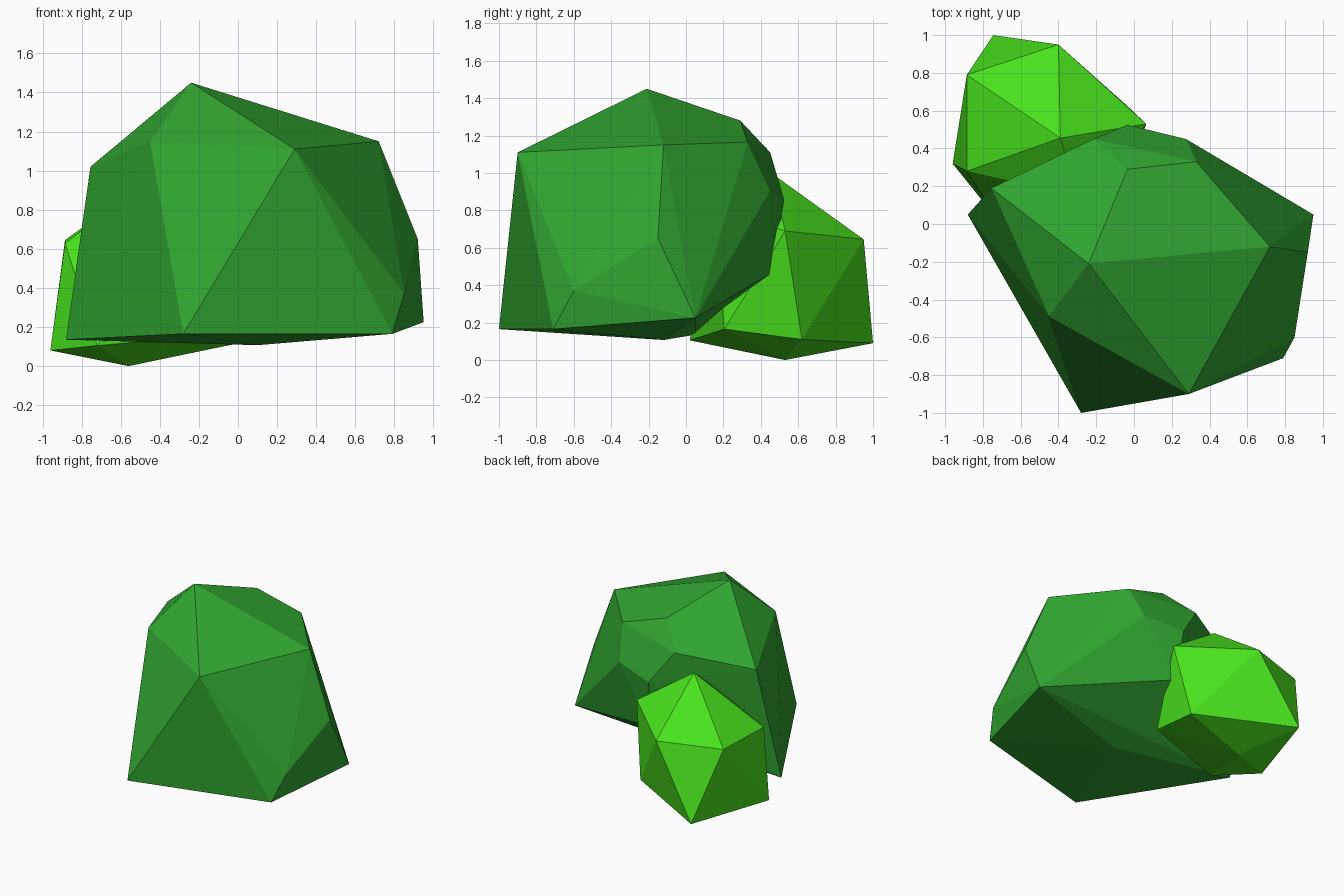
import bpy, bmesh

if "Cube" in bpy.data.objects:
    bpy.data.objects.remove(bpy.data.objects["Cube"])


def boulder(name, corners, color):
    """Faceted convex block spanned by its corner points."""
    bm = bmesh.new()
    for p in corners:
        bm.verts.new(p)
    res = bmesh.ops.convex_hull(bm, input=bm.verts[:])
    spare = {g for g in res["geom_interior"] + res["geom_unused"]
             if isinstance(g, bmesh.types.BMVert)}
    bmesh.ops.delete(bm, geom=list(spare), context='VERTS')
    bmesh.ops.dissolve_limit(bm, angle_limit=0.03, verts=bm.verts[:], edges=bm.edges[:])
    bmesh.ops.recalc_face_normals(bm, faces=bm.faces[:])
    me = bpy.data.meshes.new(name)
    bm.to_mesh(me)
    bm.free()
    mat = bpy.data.materials.new(name + "_green")
    mat.diffuse_color = color
    mat.use_nodes = True
    mat.node_tree.nodes["Principled BSDF"].inputs["Base Color"].default_value = mat.diffuse_color
    me.materials.append(mat)
    ob = bpy.data.objects.new(name, me)
    bpy.context.collection.objects.link(ob)
    return ob


# Large dark bush: crown, back facet, right side, base
boulder("large_bush", [
    (-.24, -.21, 1.45), (.29, -.90, 1.11), (.72, -.12, 1.15),
    (-.45, -.49, 1.15), (-.755, .19, 1.02),
    (-.035, .29, 1.28), (.33, .33, 1.165), (-.215, .45, 1.11),
    (.275, .45, .905), (-.035, .525, .855),
    (.92, -.15, .65), (.95, .05, .225), (.85, -.60, .37),
    (.79, -.71, .165), (-.28, -1.0, .165), (-.88, .05, .135),
    (.68, .11, .29), (-.02, .46, .465), (.10, -.12, .107),
], (.03, .38, .03, 1))

# Small bright bush tucked behind on the left
boulder("small_bush", [
    (-.39, .455, 1.0), (-.40, .95, .645), (-.885, .79, .645),
    (-.885, .28, .63), (.065, .53, .69), (-.30, .15, .80),
    (-.745, 1.0, .09), (-.96, .32, .08), (-.72, .02, .105),
    (-.05, .205, .165), (-.03, .62, .11), (-.56, .53, 0),
], (.065, .76, .012, 1))
